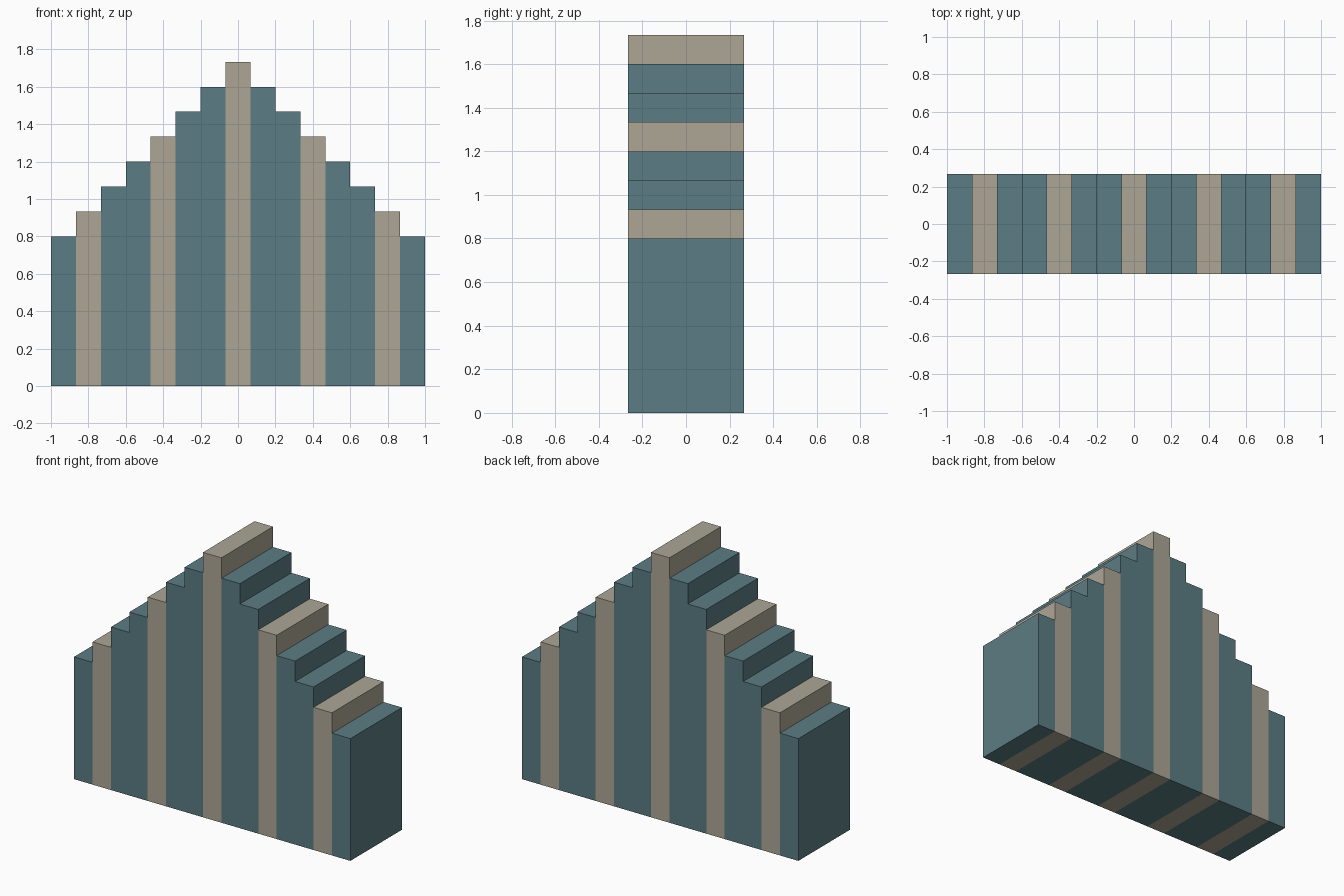
import bpy
import bmesh
from mathutils import Matrix

if "Cube" in bpy.data.objects:
    bpy.data.objects.remove(bpy.data.objects["Cube"])

UNIT = 2 / 15          # width of one column and height of one step
DEPTH = 4 * UNIT
BASE_HEIGHT = 6 * UNIT
STEPS = 7              # columns on each side of the centre


def make_material(name, color):
    mat = bpy.data.materials.new(name)
    mat.diffuse_color = color
    mat.use_nodes = True
    mat.node_tree.nodes["Principled BSDF"].inputs["Base Color"].default_value = mat.diffuse_color
    return mat


teal = make_material("teal", (0.105, 0.203, 0.231, 1))
tan = make_material("tan", (0.418, 0.384, 0.305, 1))


def column(name, x, height, mat):
    bm = bmesh.new()
    bmesh.ops.create_cube(
        bm, size=1,
        matrix=Matrix.Translation((0, 0, height / 2))
        @ Matrix.Diagonal((UNIT, DEPTH, height, 1)))
    mesh = bpy.data.meshes.new(name)
    bm.to_mesh(mesh)
    bm.free()
    mesh.materials.append(mat)
    obj = bpy.data.objects.new(name, mesh)
    obj.location.x = x
    bpy.context.collection.objects.link(obj)


# Stepped gable: columns rise to the centre, tan stripe every third column
for i in range(-STEPS, STEPS + 1):
    stripe = i % 3 == 0 and abs(i) in (0, 3, 6)
    height = BASE_HEIGHT + (STEPS - abs(i)) * UNIT
    side = "centre" if i == 0 else ("left" if i < 0 else "right")
    kind = "stripe_column" if stripe else "wall_column"
    column(f"{kind}_{side}_{abs(i)}", i * UNIT, height, tan if stripe else teal)
